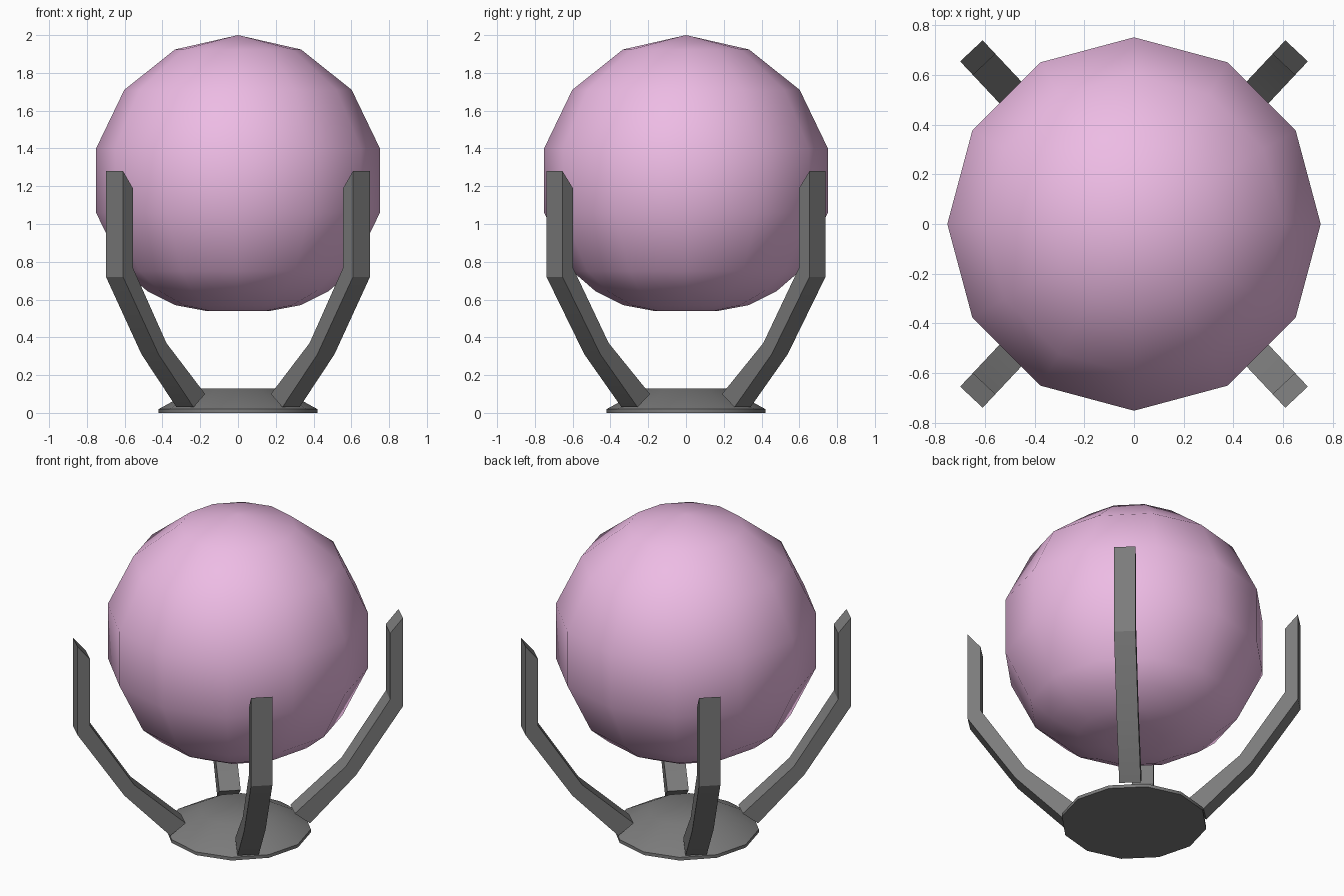
import bpy, bmesh
from math import sin, cos, pi, radians

if "Cube" in bpy.data.objects:
    bpy.data.objects.remove(bpy.data.objects["Cube"])


def material(name, rgb):
    m = bpy.data.materials.new(name)
    m.diffuse_color = (*rgb, 1)
    m.use_nodes = True
    m.node_tree.nodes["Principled BSDF"].inputs["Base Color"].default_value = m.diffuse_color
    return m


def finish(name, bm, mat, smooth):
    bmesh.ops.recalc_face_normals(bm, faces=bm.faces)
    me = bpy.data.meshes.new(name)
    bm.to_mesh(me)
    bm.free()
    ob = bpy.data.objects.new(name, me)
    bpy.context.collection.objects.link(ob)
    me.materials.append(mat)
    bpy.ops.object.select_all(action='DESELECT')
    ob.select_set(True)
    bpy.context.view_layer.objects.active = ob
    bpy.ops.object.shade_smooth_by_angle(angle=radians(smooth))
    return ob


def lathe(name, profile, mat, sides=12, smooth=40):
    # spin an (r, z) profile that starts and ends on the axis
    bm = bmesh.new()
    vs = [bm.verts.new((r, 0, z)) for r, z in profile]
    es = [bm.edges.new(p) for p in zip(vs, vs[1:])]
    bmesh.ops.spin(bm, geom=vs + es, cent=(0, 0, 0), axis=(0, 0, 1),
                   angle=2 * pi, steps=sides, use_duplicate=False)
    bmesh.ops.remove_doubles(bm, verts=bm.verts, dist=0.0005)
    return finish(name, bm, mat, smooth)


def arm(name, angle, mat):
    # sweep a rectangular bar through (outer r, z, inner r, z) stations
    stations = [(0.41, 0.03, 0.32, 0.10), (0.68, 0.31, 0.62, 0.37),
                (0.955, 0.72, 0.88, 0.77), (0.955, 1.28, 0.88, 1.19)]
    h = 0.062
    c, s = cos(angle), sin(angle)
    bm = bmesh.new()
    rings = []
    for ro, zo, ri, zi in stations:
        corners = [(ro, -h, zo), (ro, h, zo), (ri, h, zi), (ri, -h, zi)]
        rings.append([bm.verts.new((r * c - t * s, r * s + t * c, z))
                      for r, t, z in corners])
    for a, b in zip(rings, rings[1:]):
        for i in range(4):
            j = (i + 1) % 4
            bm.faces.new((a[i], a[j], b[j], b[i]))
    bm.faces.new(rings[0])
    bm.faces.new(rings[-1])
    return finish(name, bm, mat, 20)


pink = material("pink", (0.85, 0.5, 0.78))
dark = material("dark_grey", (0.2, 0.2, 0.2))

# Globe: seven-ring ball with a flattened underside
R, cz = 0.77, 1.23
globe = [(R * sin(k * pi / 7), cz + R * cos(k * pi / 7)) for k in range(6)]
globe[0] = (0, cz + R)
globe += [(0.48, 0.645), (0.33, 0.57), (0.17, 0.54), (0, 0.54)]
lathe("globe", globe, pink)

# Base: thin-rimmed sloping foot
lathe("base", [(0, 0.13), (0.22, 0.13), (0.42, 0.02), (0.42, 0.0), (0, 0.0)], dark)

# Four bent support arms on the diagonals
for side, deg in (("back_right", 46.8), ("back_left", 133.2),
                  ("front_left", 226.8), ("front_right", 313.2)):
    arm(side + "_arm", radians(deg), dark)
